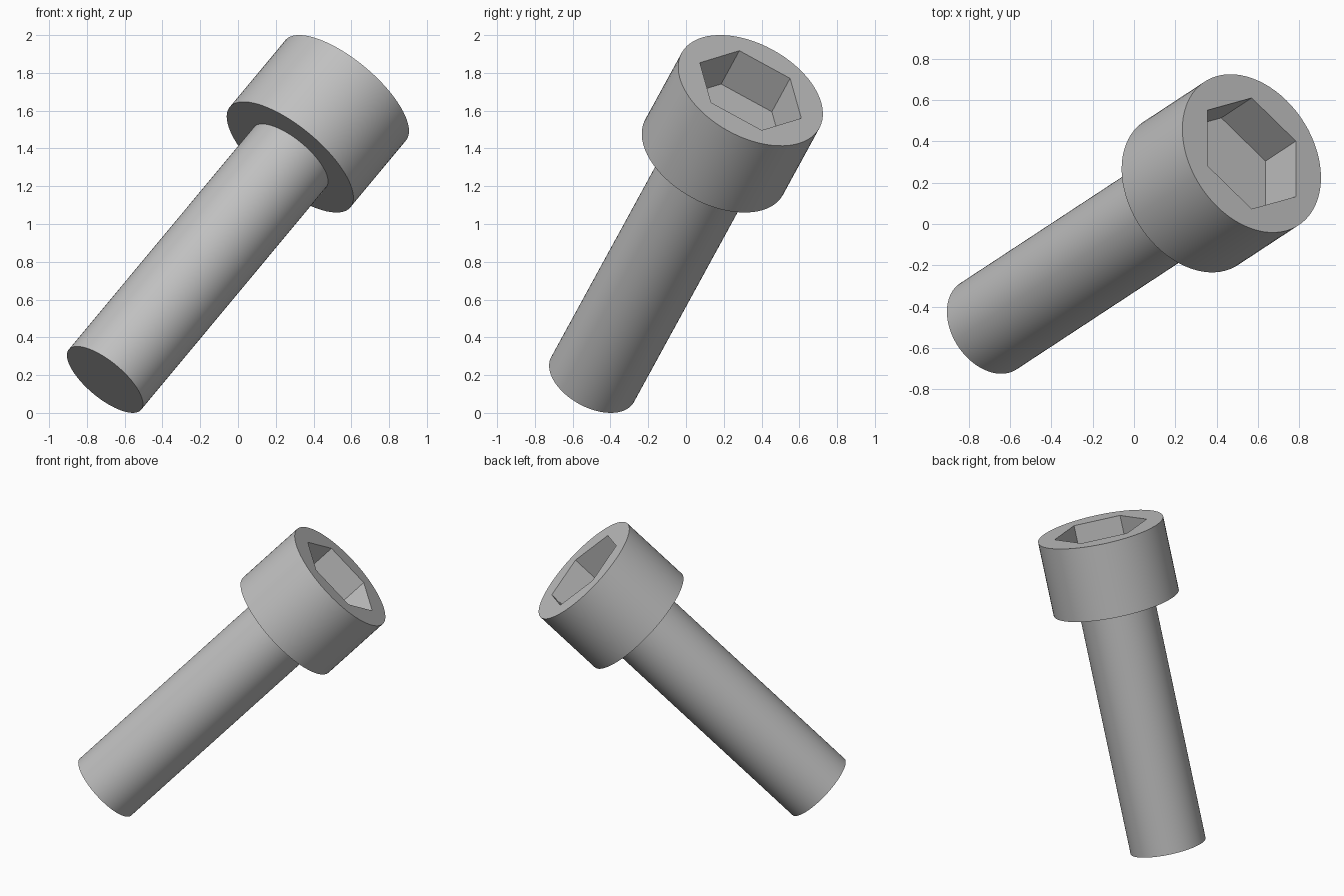
import bpy
import bmesh
from math import cos, sin, tau, radians
from mathutils import Matrix, Vector

cube = bpy.data.objects.get("Cube")
if cube:
    bpy.data.objects.remove(cube, do_unlink=True)

# Proportions of the socket screw, measured along its axis from the tip
UNIT = 0.0831
SHANK_R, HEAD_R = 3 * UNIT, 5 * UNIT
SHANK_TOP, HEAD_TOP = 20 * UNIT, 26 * UNIT
SOCKET_R, SOCKET_DEPTH = 0.306, 3 * UNIT
SEGMENTS = 72

# Tilted frame: local z is the screw axis, local x points at a socket corner
axis = Vector((0.590, 0.3875, 0.709)).normalized()
side = Vector((1, 0, 0)).cross(axis).normalized()
tilt = Matrix((side, axis.cross(side), axis)).transposed().to_4x4()
placement = Matrix.Translation((-0.7045, -0.495, 0.176)) @ tilt

steel = bpy.data.materials.new("grey_steel")
steel.use_nodes = True
colour = (0.53, 0.53, 0.53, 1)
steel.diffuse_color = colour
steel.node_tree.nodes["Principled BSDF"].inputs["Base Color"].default_value = colour


def ring(bm, radius, z, count=SEGMENTS):
    return [bm.verts.new((radius * cos(tau * i / count), radius * sin(tau * i / count), z))
            for i in range(count)]


def wall(bm, lower, upper):
    n = len(lower)
    for i in range(n):
        j = (i + 1) % n
        bm.faces.new((lower[i], lower[j], upper[j], upper[i]))


def finish(name, bm):
    bmesh.ops.recalc_face_normals(bm, faces=bm.faces)
    mesh = bpy.data.meshes.new(name)
    bm.to_mesh(mesh)
    bm.free()
    mesh.materials.append(steel)
    obj = bpy.data.objects.new(name, mesh)
    bpy.context.collection.objects.link(obj)
    obj.matrix_world = placement
    bpy.ops.object.select_all(action="DESELECT")
    obj.select_set(True)
    bpy.context.view_layer.objects.active = obj
    bpy.ops.object.shade_smooth_by_angle(angle=radians(30))


# Plain round shank, closed at the tip and running up to the head
bm = bmesh.new()
tip = ring(bm, SHANK_R, 0)
wall(bm, tip, ring(bm, SHANK_R, SHANK_TOP))
bm.faces.new(tip[::-1])
finish("shank", bm)

# Cylindrical head with an annular underside and a hexagonal socket
bm = bmesh.new()
neck = ring(bm, SHANK_R, SHANK_TOP)
under = ring(bm, HEAD_R, SHANK_TOP)
rim = ring(bm, HEAD_R, HEAD_TOP)
wall(bm, neck, under)
wall(bm, under, rim)
mouth = ring(bm, SOCKET_R, HEAD_TOP, 6)
floor = ring(bm, SOCKET_R, HEAD_TOP - SOCKET_DEPTH, 6)
wall(bm, mouth, floor)
bm.faces.new(floor)

# Flat top: each socket side fans out to its share of the rim
share = SEGMENTS // 6
for k in range(6):
    arc = [rim[(k * share + i) % SEGMENTS] for i in range(share + 1)]
    bm.faces.new(arc + [mouth[(k + 1) % 6], mouth[k]])
finish("head", bm)
